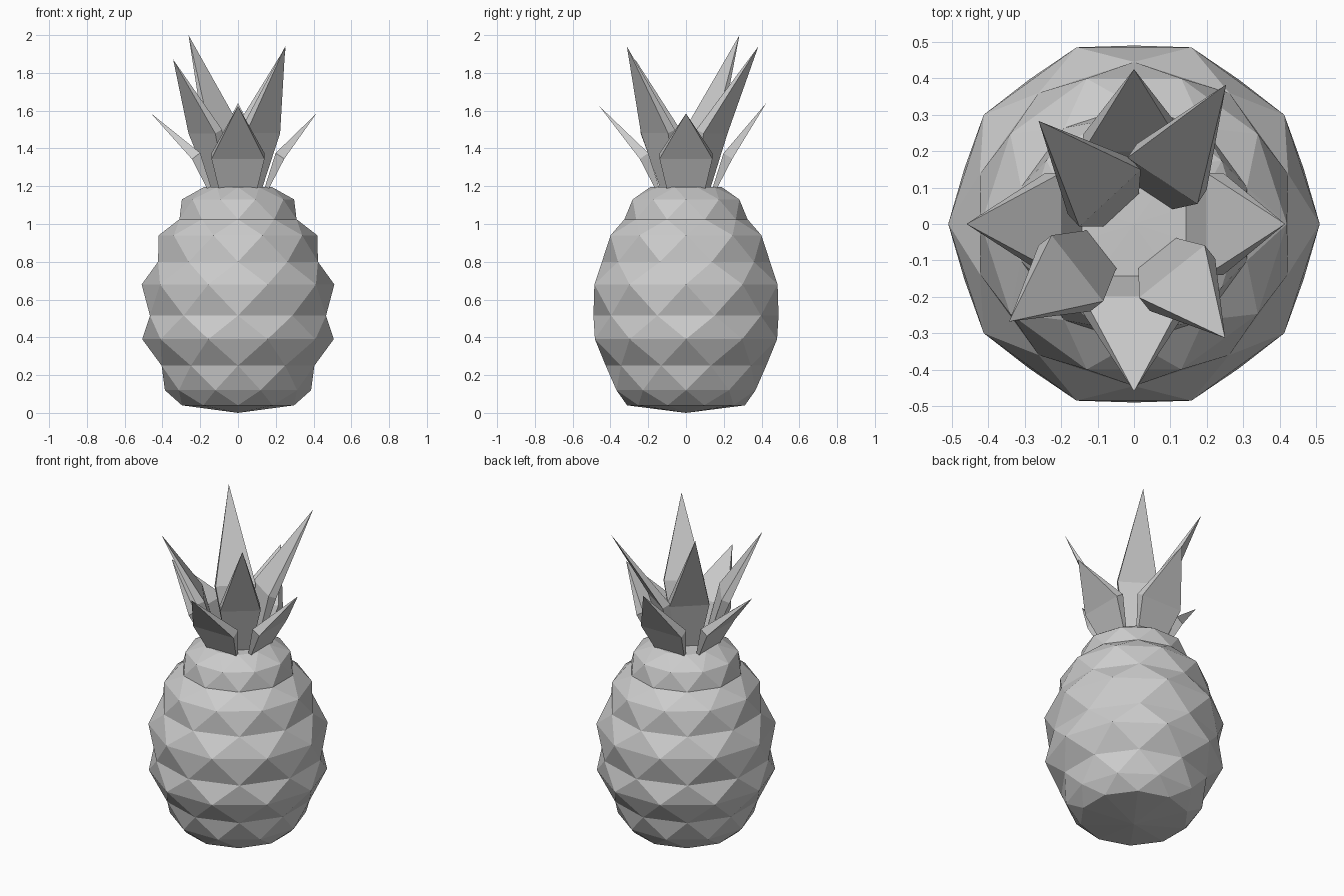
import bpy, bmesh, math
from mathutils import Vector

if "Cube" in bpy.data.objects:
    bpy.data.objects.remove(bpy.data.objects["Cube"])

N = 10
STEP = 2 * math.pi / N


def finish(bm, name):
    bmesh.ops.recalc_face_normals(bm, faces=bm.faces)
    mesh = bpy.data.meshes.new(name)
    bm.to_mesh(mesh)
    bm.free()
    obj = bpy.data.objects.new(name, mesh)
    bpy.context.collection.objects.link(obj)


def ring(bm, r, z, shift):
    return [bm.verts.new((r * math.cos((k + shift) * STEP),
                          r * math.sin((k + shift) * STEP), z)) for k in range(N)]


# Fruit body: staggered ten-sided rings (radius, height) joined by triangle bands
profile = [(0.312, 0.04), (0.387, 0.12), (0.425, 0.25), (0.507, 0.39), (0.49, 0.515),
           (0.51, 0.68), (0.445, 0.80), (0.42, 0.94), (0.326, 1.025), (0.297, 1.13), (0.19, 1.195)]
bm = bmesh.new()
rings = [ring(bm, r, z, 0.5 * (1 - i % 2)) for i, (r, z) in enumerate(profile)]
for i, (low, high) in enumerate(zip(rings, rings[1:])):
    # "late" is the ring turned half a step ahead of "early"
    late, early = (low, high) if i % 2 == 0 else (high, low)
    for k in range(N):
        n = (k + 1) % N
        bm.faces.new((early[k], early[n], late[k]))
        bm.faces.new((late[k], late[n], early[n]))
# Bottom and top caps
for end, z in ((rings[0], 0.0), (rings[-1], 1.2)):
    pole = bm.verts.new((0, 0, z))
    for k in range(N):
        bm.faces.new((end[k], end[(k + 1) % N], pole))
finish(bm, "fruit_body")


# Crown leaf: tapered slab from base, through its widest middle, to a point
def leaf(name, tip, base_r, mid_r, mid_z, base_w, mid_w, thick):
    tip = Vector(tip)
    out = Vector((tip.x, tip.y, 0)).normalized()
    side = Vector((-out.y, out.x, 0))
    base = out * base_r + Vector((0, 0, 1.185))
    mid = out * mid_r + Vector((0, 0, mid_z))
    normal = side.cross((tip - base).normalized())
    bm = bmesh.new()

    def section(c, w, t):
        return [bm.verts.new(c + side * w / 2 * sx + normal * t / 2 * sy)
                for sx, sy in ((-1, -1), (1, -1), (1, 1), (-1, 1))]

    low, wide = section(base, base_w, thick * 0.4), section(mid, mid_w, thick)
    point = bm.verts.new(tip)
    bm.faces.new(low)
    for a in range(4):
        b = (a + 1) % 4
        bm.faces.new((low[a], low[b], wide[b], wide[a]))
        bm.faces.new((wide[a], wide[b], point))
    finish(bm, name)


# Four short outer leaves
for i, tip in enumerate([(0, -0.46, 1.625), (0.415, 0, 1.585), (0, 0.425, 1.64), (-0.46, 0, 1.585)]):
    leaf(f"outer_leaf_{i + 1}", tip, 0.15, 0.222, 1.36, 0.2, 0.28, 0.055)

# Four tall inner leaves: tip, base radius, middle radius
for i, (tip, base_r, mid_r) in enumerate([((-0.262, 0.283, 2.0), 0.06, 0.12),
                                          ((0.253, 0.383, 1.94), 0.10, 0.165),
                                          ((0.25, -0.313, 1.94), 0.11, 0.19),
                                          ((-0.343, -0.268, 1.87), 0.12, 0.22)]):
    leaf(f"inner_leaf_{i + 1}", tip, base_r, mid_r, 1.49, 0.13, 0.23, 0.05)
